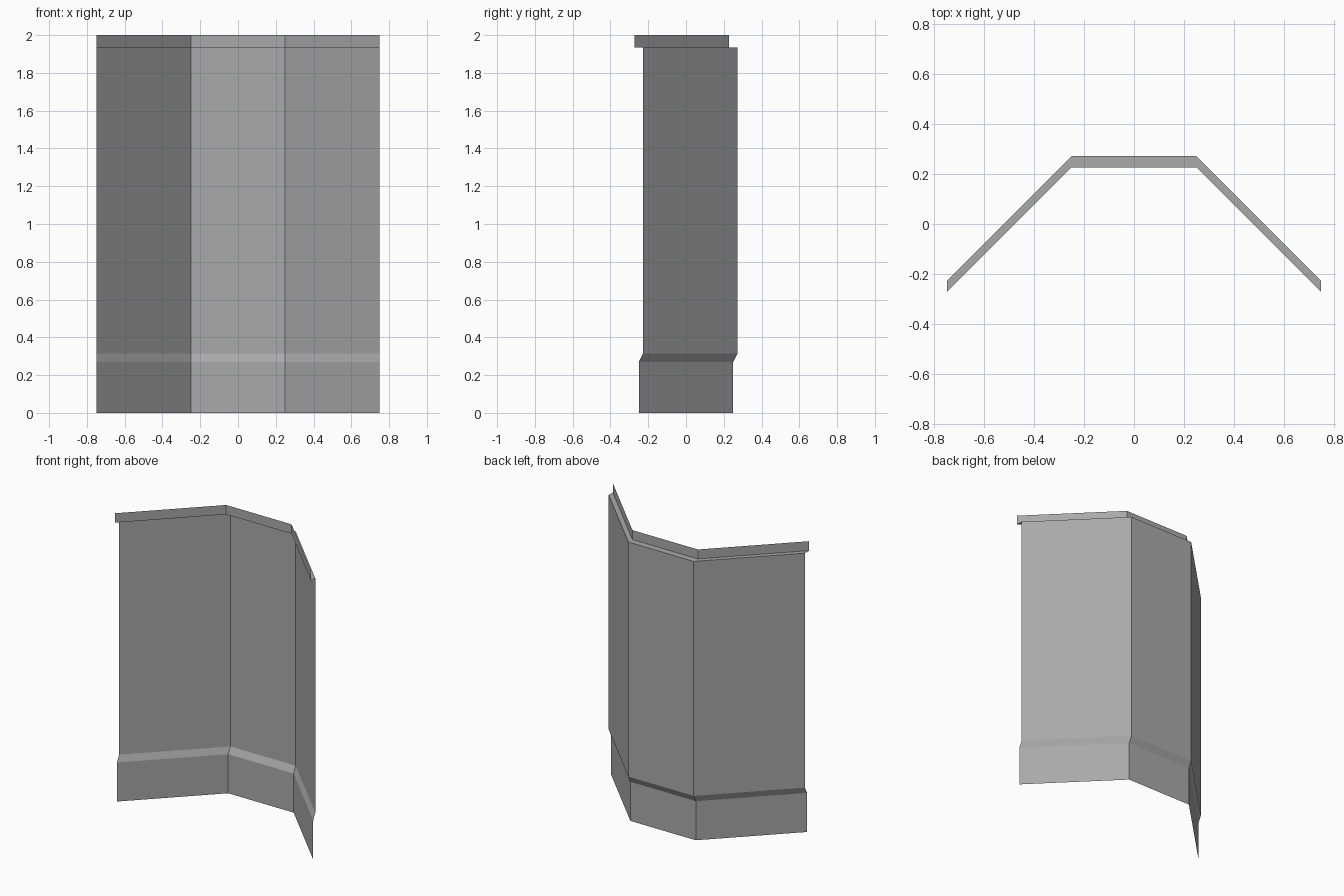
import bpy
import bmesh

cube = bpy.data.objects.get("Cube")
if cube:
    bpy.data.objects.remove(cube, do_unlink=True)

# Plain grey plaster for the whole wall
grey = bpy.data.materials.new("plaster grey")
grey.use_nodes = True
colour = (0.4, 0.4, 0.4, 1)
grey.diffuse_color = colour
grey.node_tree.nodes["Principled BSDF"].inputs["Base Color"].default_value = colour

# Plan of the three-panel bay, left to right across the front
plan = [(-0.75, -0.25), (-0.25, 0.25), (0.25, 0.25), (0.75, -0.25)]

# Upright sections as (depth offset, height)
OUT = 0.0225
parts = {
    "skirting": [(0, 0), (0, 0.27), (OUT, 0.315)],
    "wall_panels": [(OUT, 0.315), (OUT, 1.935)],
    "top_lip": [(OUT, 1.935), (-OUT, 1.935), (-OUT, 2)],
}


def sweep(name, section):
    """Sweep an open section along the plan as a thin sheet facing the front."""
    bm = bmesh.new()
    rows = [[bm.verts.new((x, y + dy, z)) for x, y in plan] for dy, z in section]
    for low, high in zip(rows, rows[1:]):
        for i in range(len(plan) - 1):
            bm.faces.new((low[i], low[i + 1], high[i + 1], high[i]))
    mesh = bpy.data.meshes.new(name)
    bm.to_mesh(mesh)
    bm.free()
    mesh.materials.append(grey)
    bpy.context.collection.objects.link(bpy.data.objects.new(name, mesh))


for name, section in parts.items():
    sweep(name, section)
